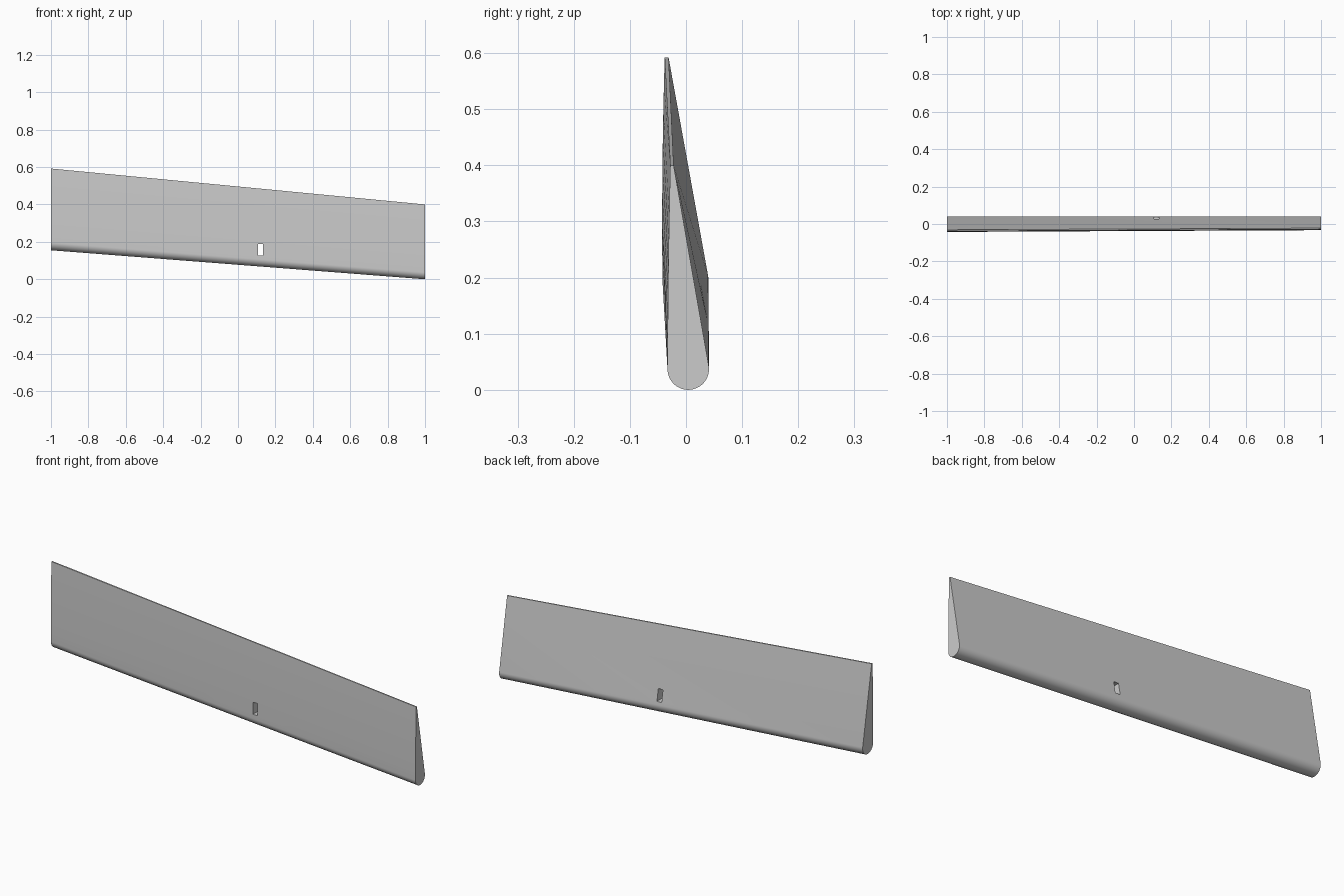
import bpy
import bmesh
import math

cube = bpy.data.objects.get("Cube")
if cube:
    bpy.data.objects.remove(cube, do_unlink=True)

grey = bpy.data.materials.new("light grey")
grey.use_nodes = True
colour = (0.6, 0.6, 0.6, 1)
grey.diffuse_color = colour
grey.node_tree.nodes["Principled BSDF"].inputs["Base Color"].default_value = colour


def section(bm, x, cy, radius, bottom, top, tail_front, tail_back, bulge):
    """Rounded nose at the bottom, thin blunt tail at the top."""
    cz = bottom + radius
    pts = []
    # nose arc, from the back skin round to the front skin
    for i in range(33):
        a = math.radians(10 - 190 * i / 32)
        pts.append((cy + radius * math.cos(a), cz + radius * math.sin(a)))
    # gently bowed front skin
    for i in range(1, 9):
        t = i / 8
        y = (cy - radius) * (1 - t) + tail_front * t - bulge * 4 * t * (1 - t)
        pts.append((y, cz + (top - cz) * t))
    pts.append((tail_back, top))
    return [bm.verts.new((x, y, z)) for y, z in pts]


# tapered panel lofted between its two end sections
bm = bmesh.new()
wide = section(bm, -1, -0.001, 0.041, 0.155, 0.592, -0.038, -0.031, 0.002)
narrow = section(bm, 1, 0.004, 0.037, 0.0, 0.4, -0.028, -0.022, 0.001)
n = len(wide)
for i in range(n):
    j = (i + 1) % n
    bm.faces.new((wide[i], wide[j], narrow[j], narrow[i]))
bm.faces.new(wide)
bm.faces.new(narrow)
bmesh.ops.recalc_face_normals(bm, faces=bm.faces)
mesh = bpy.data.meshes.new("hinged_panel")
bm.to_mesh(mesh)
bm.free()
mesh.materials.append(grey)
panel = bpy.data.objects.new("hinged_panel", mesh)
bpy.context.collection.objects.link(panel)

# slot cut straight through the panel
bpy.ops.mesh.primitive_cube_add(size=1, location=(0.121, 0, 0.158))
cutter = bpy.context.object
cutter.name = "slot_cutter"
cutter.scale = (0.026, 0.4, 0.06)
cutter.hide_render = True
cutter.data.materials.append(grey)

bpy.ops.object.select_all(action='DESELECT')
panel.select_set(True)
bpy.context.view_layer.objects.active = panel
cut = panel.modifiers.new("slot", 'BOOLEAN')
cut.operation = 'DIFFERENCE'
cut.solver = 'EXACT'
cut.object = cutter
bpy.ops.object.modifier_apply(modifier=cut.name)
bpy.data.objects.remove(cutter, do_unlink=True)

bpy.ops.object.shade_smooth_by_angle(angle=math.radians(30))
